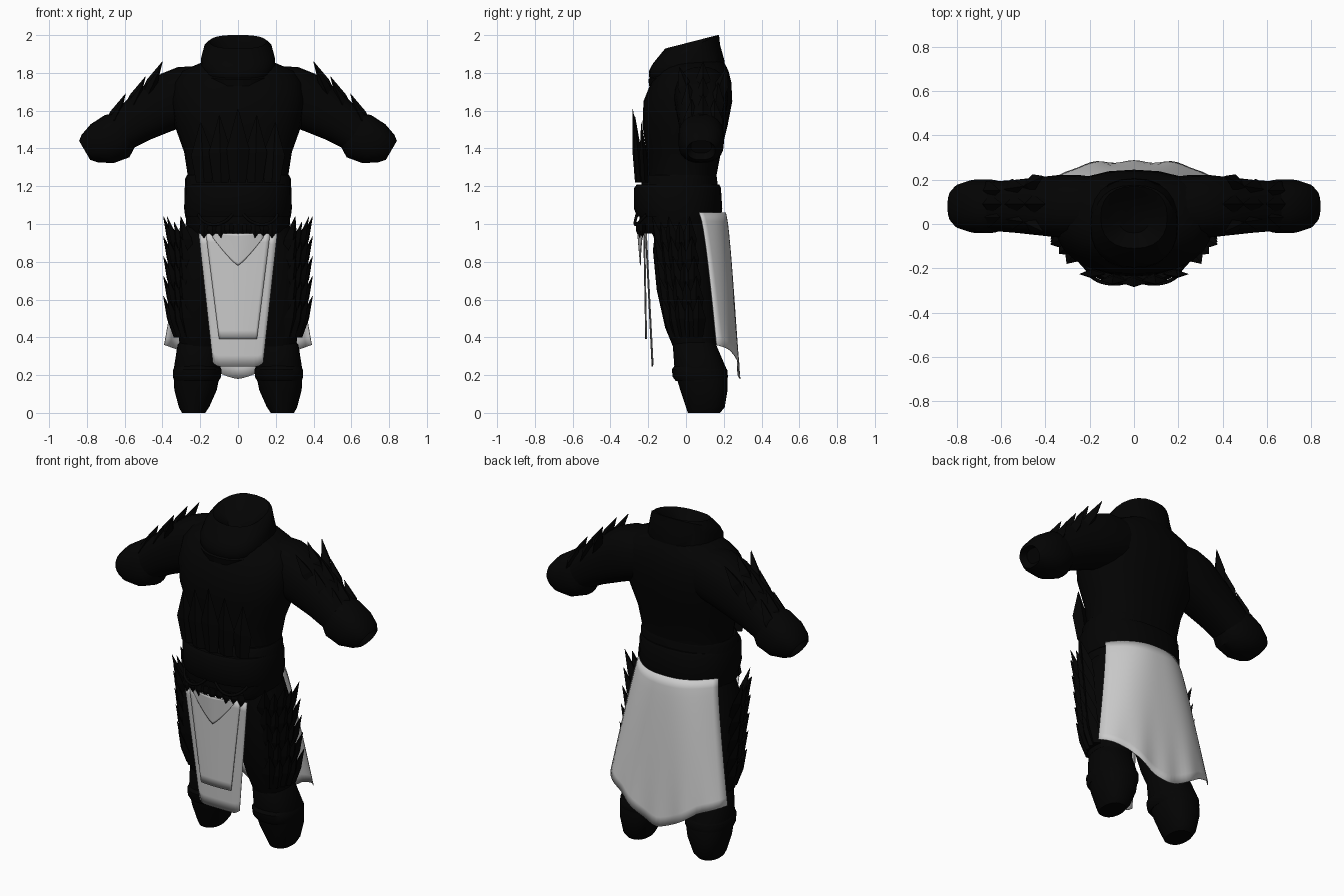
import bpy, bmesh, math
from mathutils import Vector

if "Cube" in bpy.data.objects:
    bpy.data.objects.remove(bpy.data.objects["Cube"], do_unlink=True)


def material(name, value):
    m = bpy.data.materials.new(name)
    m.use_nodes = True
    colour = (value, value, value, 1)
    m.diffuse_color = colour
    m.node_tree.nodes["Principled BSDF"].inputs["Base Color"].default_value = colour
    return m


BLACK = material("black leather", 0.001)
GREY = material("pale grey cloth", 0.6)


def finish(bm, name, mat, smooth=True):
    bmesh.ops.recalc_face_normals(bm, faces=bm.faces)
    mesh = bpy.data.meshes.new(name)
    bm.to_mesh(mesh)
    bm.free()
    mesh.materials.append(mat)
    ob = bpy.data.objects.new(name, mesh)
    bpy.context.collection.objects.link(ob)
    if smooth:
        bpy.ops.object.select_all(action="DESELECT")
        ob.select_set(True)
        bpy.context.view_layer.objects.active = ob
        bpy.ops.object.shade_smooth_by_angle(angle=math.radians(40))
    return ob


def add_loft(bm, rings, n=24, power=0.85):
    """Skin a stack of rounded rings, each given as centre and two half axes."""
    def soft(v):
        return math.copysign(abs(v) ** power, v)
    loops = []
    for c, u, v in rings:
        angles = [2 * math.pi * i / n for i in range(n)]
        loops.append([bm.verts.new(Vector(c) + Vector(u) * soft(math.cos(a))
                                   + Vector(v) * soft(math.sin(a))) for a in angles])
    for a, b in zip(loops, loops[1:]):
        for i in range(n):
            j = (i + 1) % n
            bm.faces.new((a[i], a[j], b[j], b[i]))
    bm.faces.new(loops[0])
    bm.faces.new(loops[-1])


def loft(name, rings, **kw):
    bm = bmesh.new()
    add_loft(bm, rings, **kw)
    return finish(bm, name, BLACK)


def level(z, rx, front, back, x=0):
    """A horizontal ring reaching from y = front to y = back."""
    return ((x, (front + back) / 2, z), (rx, 0, 0), (0, (back - front) / 2, 0))


def add_blade(bm, root, tip, wide, thin):
    """A flat pointed scale with a diamond section."""
    root, tip, wide, thin = map(Vector, (root, tip, wide, thin))
    add_loft(bm, [(root, wide * .7, thin), (root.lerp(tip, .45), wide, thin),
                  (tip, wide * .04, thin * .04)], n=4)


def cloth(name, shape, nu=16, nv=12):
    """A thin sheet from shape(u, v), u in -1..1 across and v in 0..1 down."""
    bm = bmesh.new()
    rows = [[bm.verts.new(shape(2 * i / nu - 1, j / nv)) for i in range(nu + 1)]
            for j in range(nv + 1)]
    for a, b in zip(rows, rows[1:]):
        for i in range(nu):
            bm.faces.new((a[i], a[i + 1], b[i + 1], b[i]))
    ob = finish(bm, name, GREY)
    mod = ob.modifiers.new("thickness", "SOLIDIFY")
    mod.thickness = 0.004
    mod.offset = 0


# Torso and waist
loft("torso", [level(.84, .2, -.13, .12), level(.95, .25, -.18, .15),
               level(1.08, .265, -.2, .16), level(1.25, .265, -.2, .16),
               level(1.38, .285, -.21, .185), level(1.52, .335, -.23, .22),
               level(1.65, .355, -.225, .245), level(1.75, .345, -.185, .24),
               level(1.81, .3, -.14, .225), level(1.86, .18, -.1, .2)])
loft("waist_wrap", [level(.95, .25, -.235, .165), level(1.0, .275, -.25, .175),
                    level(1.1, .28, -.24, .17), level(1.24, .28, -.235, .165),
                    level(1.26, .27, -.22, .16)])
loft("belt", [level(1.04, .28, -.26, .185), level(1.08, .285, -.275, .192),
              level(1.19, .283, -.275, .185), level(1.21, .275, -.26, .175)])

# Ragged lower edge of the belt over the front cloth
bm = bmesh.new()
for i in range(-4, 5):
    x = i * .045
    y = -.25 + .6 * x * x
    add_blade(bm, (x, y, 1.0), (x, y, .925 + .01 * (i % 2)), (.03, 0, 0), (0, .015, 0))
finish(bm, "belt_fringe", BLACK, False)

# Hood with a sloping hollow top, and the fold below it
loft("hood", [((0, .01, 1.76), (.15, 0, 0), (0, .18, .05)),
              ((0, .005, 1.82), (.2, 0, 0), (0, .2, .04)),
              ((0, -.008, 1.88), (.195, 0, 0), (0, .188, .07)),
              ((0, 0, 1.925), (.182, 0, 0), (0, .175, .075)),
              ((0, .03, 1.965), (.15, 0, 0), (0, .14, .036)),
              ((0, .03, 1.945), (.12, 0, 0), (0, .11, .035)),
              ((0, .03, 1.91), (.07, 0, 0), (0, .07, .03))])
loft("hood_fold", [((0, -.02, 1.74), (.12, 0, 0), (0, .14, .02)),
                   ((0, -.01, 1.765), (.175, 0, 0), (0, .185, .035)),
                   ((0, -.01, 1.8), (.195, 0, 0), (0, .19, .035)),
                   ((0, 0, 1.83), (.17, 0, 0), (0, .17, .035))])

# Pointed plates standing on the chest
bm = bmesh.new()
for i in range(-2, 3):
    x = i * .09
    bow = x * x
    add_blade(bm, (x, -.25 + bow, 1.22), (x * 1.1, -.282 + 1.4 * bow, 1.61 - abs(x) * .4),
              (.06, 0, 0), (0, .02, 0))
finish(bm, "chest_plates", BLACK, False)

for side, s in (("left", 1), ("right", -1)):
    # Sleeve and flared cuff, ending in a hollow opening
    def arm(x, z, h, ry, y=.08):
        return ((s * x, y, z), (s * .5 * h, 0, .86 * h), (0, ry, 0))
    loft(side + "_sleeve", [arm(.16, 1.71, .145, .13), arm(.24, 1.695, .158, .14),
                            arm(.33, 1.662, .155, .142), arm(.42, 1.615, .142, .132),
                            arm(.53, 1.55, .122, .12), arm(.65, 1.465, .1, .11)])
    loft(side + "_cuff", [arm(.6, 1.495, .105, .105), arm(.64, 1.465, .13, .12),
                          arm(.72, 1.425, .12, .12), arm(.785, 1.4, .085, .1),
                          arm(.812, 1.39, .058, .075), arm(.78, 1.41, .04, .055)])

    # Swept scales along the top of the sleeve, fanned only at the shoulder
    bm = bmesh.new()
    for x, z, fan in ((.4, 1.86, .125), (.49, 1.78, .08), (.595, 1.69, .06)):
        for k in (-1, 0, 1):
            drop = .03 * abs(k)
            add_blade(bm, (s * (x + .1), .09 + .06 * k, z - .2 - drop),
                      (s * (x + drop * .3), .09 + fan * k, z - drop),
                      (0, .045, 0), (s * .026, 0, .016))
    finish(bm, side + "_sleeve_scales", BLACK, False)

    # Thigh, lower leg and knee band
    loft(side + "_thigh", [level(1.0, .12, -.16, .13, s * .15),
                           level(.86, .155, -.175, .14, s * .17),
                           level(.65, .148, -.155, .15, s * .185),
                           level(.45, .12, -.11, .16, s * .2),
                           level(.33, .1, -.06, .16, s * .205)])
    loft(side + "_greave", [level(.38, .1, -.06, .15, s * .205),
                            level(.36, .112, -.07, .16, s * .208),
                            level(.22, .125, -.06, .22, s * .217),
                            level(.12, .112, -.03, .22, s * .225),
                            level(.03, .08, .0, .205, s * .233),
                            level(0, .062, .01, .18, s * .235)])
    loft(side + "_knee_band", [level(.17, .118, -.055, .215, s * .22),
                               level(.19, .127, -.07, .222, s * .217),
                               level(.23, .128, -.075, .218, s * .215),
                               level(.25, .115, -.06, .2, s * .215)])

    # Overlapping scales around the outer front of the thigh
    bm = bmesh.new()
    for row in range(5):
        tip_z = 1.04 - row * .105
        for k in range(5):
            a = math.radians(5 - 15 * k)
            out = Vector((s * math.cos(a), math.sin(a), 0))
            across = Vector((-s * math.sin(a), math.cos(a), 0))
            shift = Vector((s * .178, .012 * row, 0))
            jog = Vector((0, 0, tip_z - .03 * (k % 2)))
            add_blade(bm, shift + out * .138 + Vector((0, 0, tip_z - .22)),
                      shift + out * (.218 - .01 * (k % 2)) + jog,
                      across * .042, out * .025)
    finish(bm, side + "_thigh_scales", BLACK, False)

    # Cord loop hanging from the belt
    curve = bpy.data.curves.new(side + "_cord", "CURVE")
    curve.dimensions = "3D"
    curve.bevel_depth = .008
    curve.bevel_resolution = 2
    path = curve.splines.new("NURBS")
    points = ((.03, -.26, 1.05), (.08, -.28, .98), (.18, -.275, .98), (.21, -.21, 1.05))
    path.points.add(len(points) - 1)
    for p, (x, y, z) in zip(path.points, points):
        p.co = (s * x, y, z, 1)
    path.use_endpoint_u = True
    curve.materials.append(BLACK)
    bpy.context.collection.objects.link(bpy.data.objects.new(side + "_cord", curve))

# Front hanging cloth, its raised panel and the small pointed flap
cloth("front_cloth", lambda u, v: (
    u * (.208 - .075 * v), -.215 + .035 * v + .006 * u * u,
    .95 - .705 * v + .1 * max(0, abs(u) - .8) * v))
cloth("front_panel", lambda u, v: (
    u * (.17 - .07 * v), -.224 + .01 * v + .006 * u * u, .95 - .56 * v))
cloth("front_flap", lambda u, v: (
    u * .135, -.232 - .024 * (1 - u * u) * (1 - .6 * v),
    .95 - v * (.02 + .15 * (1 - abs(u) ** 1.2))))


# Wide back cloth wrapping the hips, longest in the middle
def back_shape(u, v):
    w = abs(u)
    hem = .18 + .13 * min(1, w / .65) ** 1.5 + .05 * max(0, (w - .65) / .35)
    top_y, hem_y = .21 - .14 * w ** 2.5, .28 - .12 * w ** 4
    ripple = .006 * math.cos(u * 14) * v ** 4
    return (u * (.265 + .125 * v), top_y + (hem_y - top_y) * v ** .7 + ripple,
            1.06 + (hem - 1.06) * v)


cloth("back_cloth", back_shape, nu=28, nv=16)
